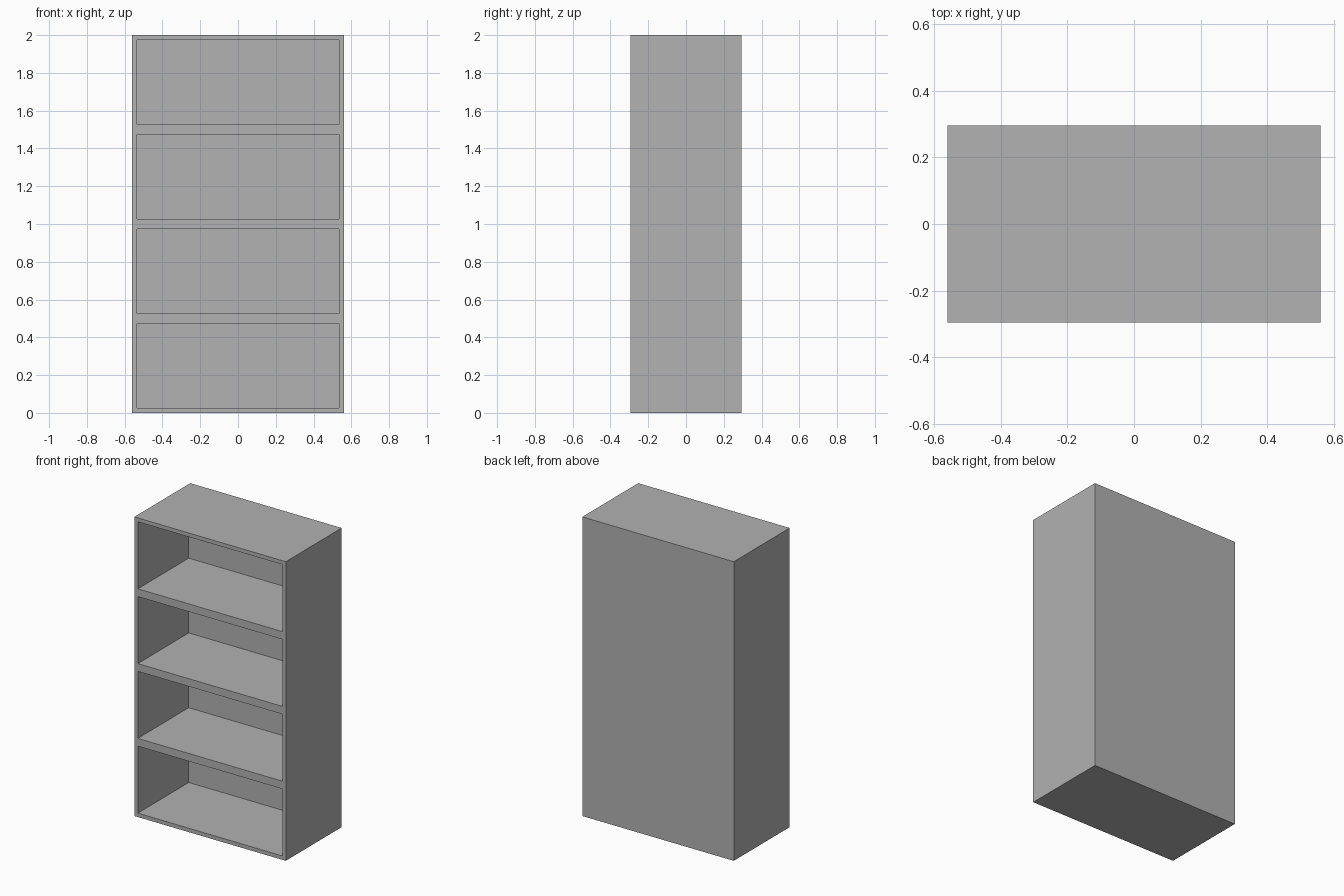
import bpy
import bmesh
from mathutils import Matrix, Vector

WIDTH, DEPTH, HEIGHT = 1.12, 0.59, 2.0
SHELVES = 4
BOARD = 0.026      # rim around each compartment
RECESS = 0.537     # compartment depth

default = bpy.data.objects.get("Cube")
if default:
    bpy.data.objects.remove(default, do_unlink=True)

# Single flat colour
grey = bpy.data.materials.new("plain_grey")
grey.use_nodes = True
colour = (0.445, 0.445, 0.445, 1.0)
grey.diffuse_color = colour
grey.node_tree.nodes["Principled BSDF"].inputs["Base Color"].default_value = colour

# Outer carcass
bm = bmesh.new()
bmesh.ops.create_cube(bm, size=1.0, matrix=Matrix.Translation((0, 0, HEIGHT / 2))
                      @ Matrix.Diagonal((WIDTH, DEPTH, HEIGHT, 1)))

# Divide into equal storeys
for i in range(1, SHELVES):
    bmesh.ops.bisect_plane(bm, geom=bm.verts[:] + bm.edges[:] + bm.faces[:],
                           plane_co=Vector((0, 0, HEIGHT * i / SHELVES)),
                           plane_no=Vector((0, 0, 1)))

# Open compartments: inset each front panel and push it back
bm.normal_update()
fronts = [f for f in bm.faces if f.normal.y < -0.9]
bmesh.ops.inset_individual(bm, faces=fronts, thickness=BOARD, use_even_offset=True)
panels = bmesh.ops.extrude_discrete_faces(bm, faces=fronts)["faces"]
bmesh.ops.translate(bm, vec=(0, RECESS, 0),
                    verts=list({v for f in panels for v in f.verts}))

# Merge the split side and back panels into whole boards
bm.normal_update()
seams = [e for e in bm.edges if len(e.link_faces) == 2
         and all(f.normal.y > -0.9 for f in e.link_faces)
         and e.calc_face_angle() < 0.01]
bmesh.ops.dissolve_edges(bm, edges=seams, use_verts=False)

mesh = bpy.data.meshes.new("bookcase")
bm.to_mesh(mesh)
bm.free()
mesh.materials.append(grey)
bookcase = bpy.data.objects.new("bookcase", mesh)
bpy.context.collection.objects.link(bookcase)
